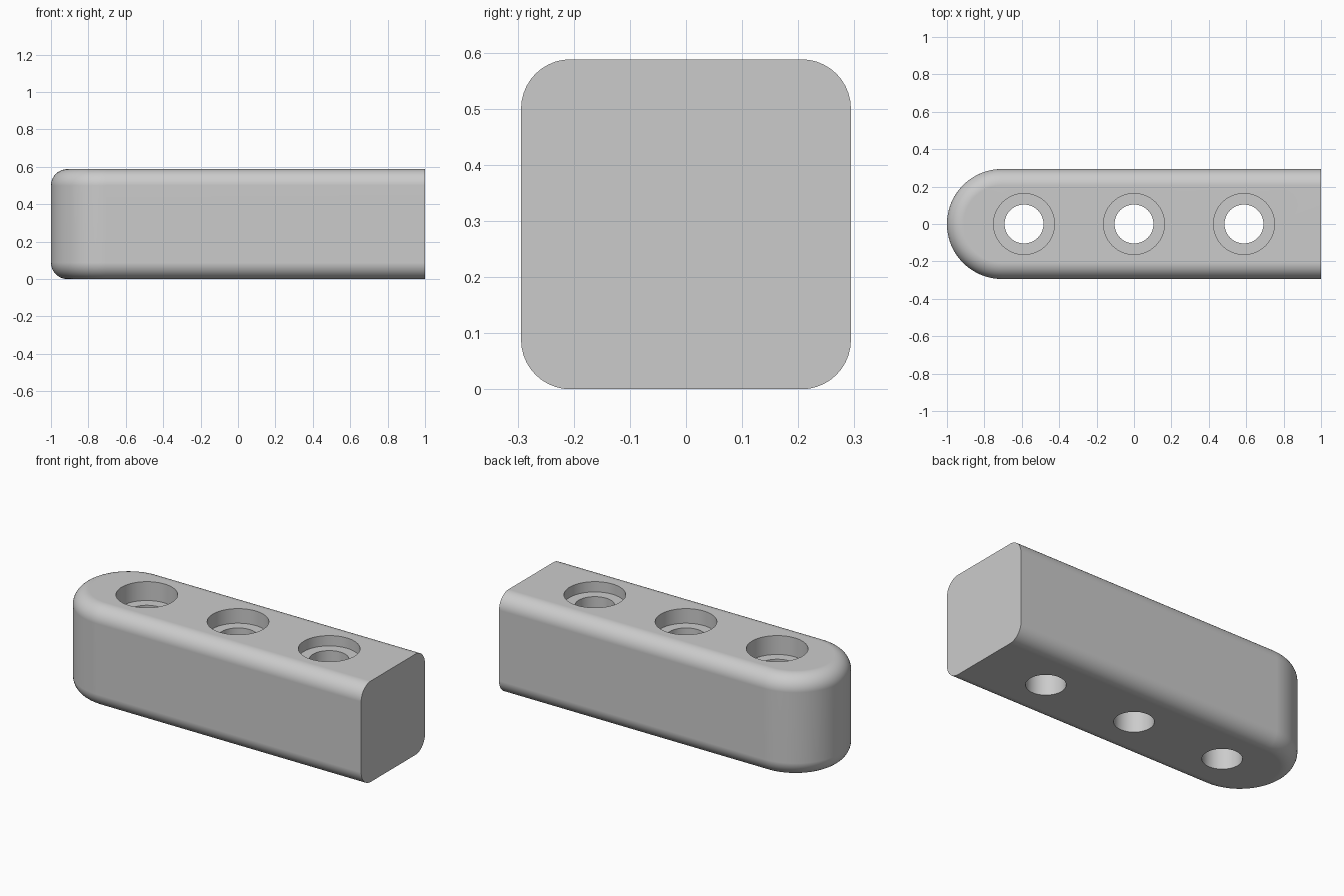
import bpy
import bmesh
from math import sin, cos, pi

HALF = 0.294       # half width, also radius of the rounded end
HEIGHT = 0.588
FILLET = 0.088
ARC_X = HALF - 1   # centre of the rounded end
BORE, COUNTERBORE = 0.104, 0.163
HOLES = {-0.588: 0.11, 0.0: 0.085, 0.588: 0.06}   # x position: counterbore depth

cube = bpy.data.objects.get("Cube")
if cube:
    bpy.data.objects.remove(cube)

grey = bpy.data.materials.new("light_grey")
grey.use_nodes = True
colour = (0.6, 0.6, 0.6, 1)
grey.diffuse_color = colour
grey.node_tree.nodes["Principled BSDF"].inputs["Base Color"].default_value = colour


def loft(name, rings):
    """Skin a stack of closed rings and cap both ends."""
    bm = bmesh.new()
    loops = [[bm.verts.new(p) for p in ring] for ring in rings]
    n = len(loops[0])
    for low, high in zip(loops, loops[1:]):
        for i in range(n):
            j = (i + 1) % n
            bm.faces.new((low[i], low[j], high[j], high[i]))
    bm.faces.new(loops[0][::-1])
    bm.faces.new(loops[-1])
    bmesh.ops.recalc_face_normals(bm, faces=bm.faces)
    mesh = bpy.data.meshes.new(name)
    bm.to_mesh(mesh)
    bm.free()
    mesh.materials.append(grey)
    obj = bpy.data.objects.new(name, mesh)
    bpy.context.collection.objects.link(obj)
    return obj


def outline(inset, z, steps=40):
    """Plan of the bar: flat end on the left, half circle on the right."""
    r = HALF - inset
    arc = [(ARC_X + r * cos(a), r * sin(a), z)
           for a in (pi / 2 + pi * i / steps for i in range(steps + 1))]
    return [(1, r, z)] + arc + [(1, -r, z)]


def circle(x, r, z, steps=64):
    return [(x + r * cos(2 * pi * i / steps), r * sin(2 * pi * i / steps), z)
            for i in range(steps)]


# Bar with rounded long edges
angles = [pi / 2 * i / 10 for i in range(11)]
lower = [(FILLET * (1 - sin(a)), FILLET * (1 - cos(a))) for a in angles]
upper = [(inset, HEIGHT - z) for inset, z in reversed(lower)]
bar = loft("bar", [outline(inset, z) for inset, z in lower + upper])

# Counterbored screw holes
for x, depth in HOLES.items():
    floor = HEIGHT - depth
    cutter = loft("hole_cutter", [circle(x, BORE, -0.1), circle(x, BORE, floor),
                                  circle(x, COUNTERBORE, floor),
                                  circle(x, COUNTERBORE, HEIGHT + 0.1)])
    cutter.hide_render = True
    bpy.context.view_layer.objects.active = bar
    cut = bar.modifiers.new("hole", 'BOOLEAN')
    cut.operation = 'DIFFERENCE'
    cut.solver = 'EXACT'
    cut.object = cutter
    bpy.ops.object.modifier_apply(modifier=cut.name)
    bpy.data.objects.remove(cutter)

# Smooth shading with crisp rims
bpy.ops.object.select_all(action='DESELECT')
bar.select_set(True)
bpy.context.view_layer.objects.active = bar
bpy.ops.object.shade_smooth_by_angle(angle=pi / 6)
weighted = bar.modifiers.new("even_shading", 'WEIGHTED_NORMAL')
weighted.keep_sharp = True
